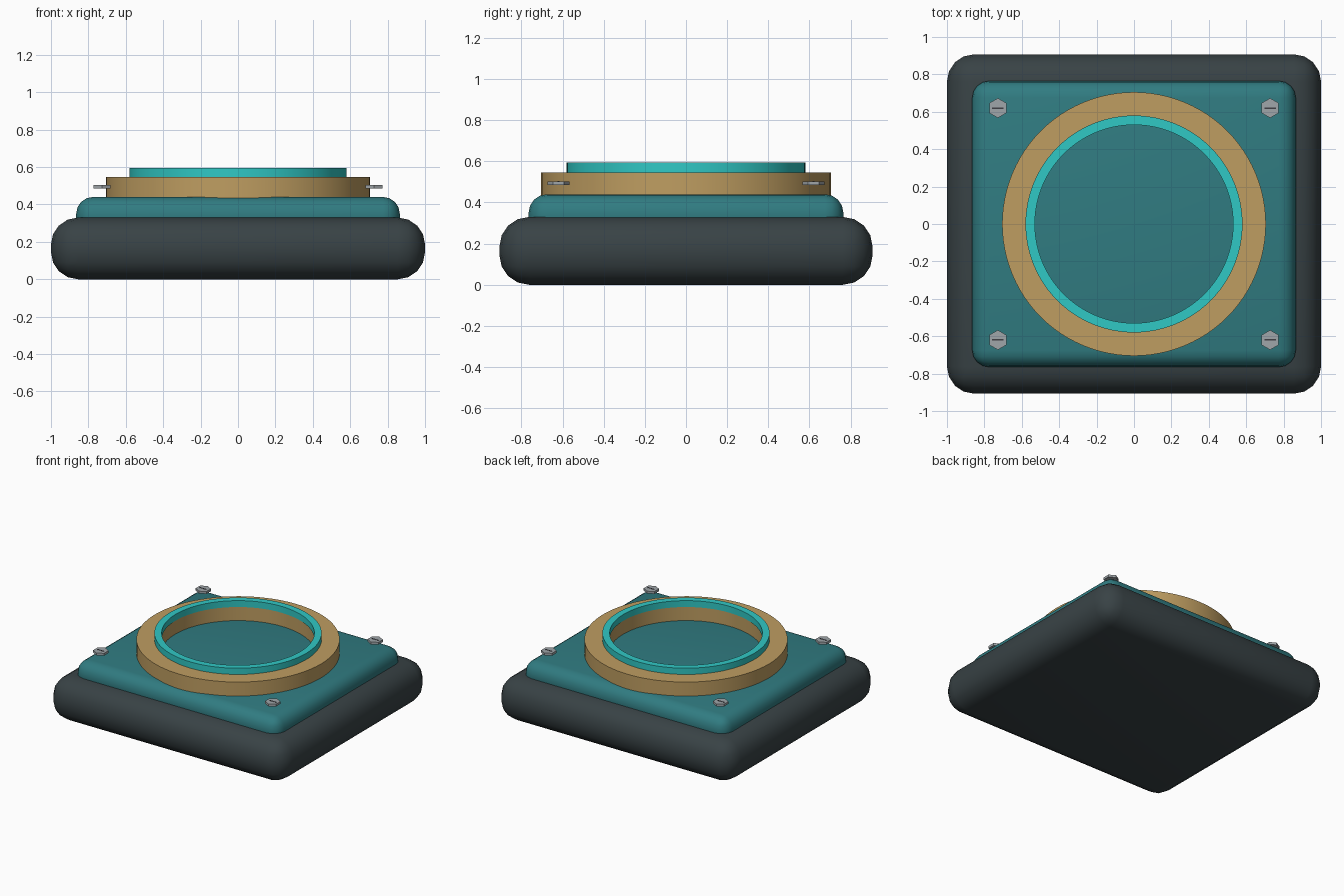
import bpy, bmesh, math

if "Cube" in bpy.data.objects:
    bpy.data.objects.remove(bpy.data.objects["Cube"])

def material(name, rgb):
    m = bpy.data.materials.new(name)
    m.diffuse_color = (*rgb, 1)
    m.use_nodes = True
    m.node_tree.nodes["Principled BSDF"].inputs["Base Color"].default_value = m.diffuse_color
    return m

DARK = material("charcoal", (0.04, 0.055, 0.06))
TEAL = material("teal", (0.03, 0.2, 0.22))
GOLD = material("tan", (0.52, 0.34, 0.12))
CYAN = material("cyan", (0.03, 0.58, 0.56))
STEEL = material("steel", (0.35, 0.38, 0.4))
SLOT = material("slot_dark", (0.05, 0.05, 0.06))

def smooth(ob, angle):
    bpy.ops.object.select_all(action='DESELECT')
    ob.select_set(True)
    bpy.context.view_layer.objects.active = ob
    bpy.ops.object.shade_smooth_by_angle(angle=math.radians(angle))

def make(name, bm, mat):
    bmesh.ops.recalc_face_normals(bm, faces=bm.faces)
    me = bpy.data.meshes.new(name)
    bm.to_mesh(me)
    bm.free()
    me.materials.append(mat)
    ob = bpy.data.objects.new(name, me)
    bpy.context.collection.objects.link(ob)
    return ob

def box(name, hx, hy, z0, z1, mat, bevel=0, x=0, y=0):
    bm = bmesh.new()
    bmesh.ops.create_cube(bm, size=1)
    for v in bm.verts:
        v.co = (x + v.co.x * 2 * hx, y + v.co.y * 2 * hy, z0 + (v.co.z + 0.5) * (z1 - z0))
    if bevel:
        bmesh.ops.bevel(bm, geom=bm.edges[:], offset=bevel, segments=4, profile=0.5, affect='EDGES')
    ob = make(name, bm, mat)
    if bevel:
        smooth(ob, 40)
    return ob

def ring(name, r_in, r_out, z0, z1, mat, n=96):
    bm = bmesh.new()
    profile = [(r_in, z0), (r_out, z0), (r_out, z1), (r_in, z1)]
    loops = []
    for i in range(n):
        a = 2 * math.pi * i / n
        loops.append([bm.verts.new((r * math.cos(a), r * math.sin(a), z)) for r, z in profile])
    for i in range(n):
        p, q = loops[i], loops[(i + 1) % n]
        for k in range(4):
            bm.faces.new((p[k], q[k], q[(k + 1) % 4], p[(k + 1) % 4]))
    ob = make(name, bm, mat)
    smooth(ob, 30)

# Rounded base and top plate
box("base", 1.0, 0.907, 0, 0.33, DARK, 0.145)
box("top_plate", 0.865, 0.765, 0.23, 0.44, TEAL, 0.09)

# Stacked rings
ring("outer_ring", 0.535, 0.705, 0.41, 0.547, GOLD)
ring("inner_ring", 0.53, 0.58, 0.546, 0.595, CYAN)

# Slotted hex screws at the four corners
for sx in (-1, 1):
    for sy in (-1, 1):
        x, y = 0.728 * sx, 0.62 * sy
        bm = bmesh.new()
        bmesh.ops.create_cone(bm, cap_ends=True, segments=6, radius1=0.053, radius2=0.053, depth=0.018)
        # point each hexagon along y
        tip = max(bm.verts, key=lambda v: v.co.y).co
        turn = math.pi / 2 - math.atan2(tip.y, tip.x)
        for v in bm.verts:
            a = math.atan2(v.co.y, v.co.x) + turn
            v.co = (x + 0.053 * math.cos(a), y + 0.053 * math.sin(a), v.co.z + 0.494)
        make("screw_head", bm, STEEL)
        box("screw_slot", 0.03, 0.004, 0.496, 0.505, SLOT, 0, x, y)
